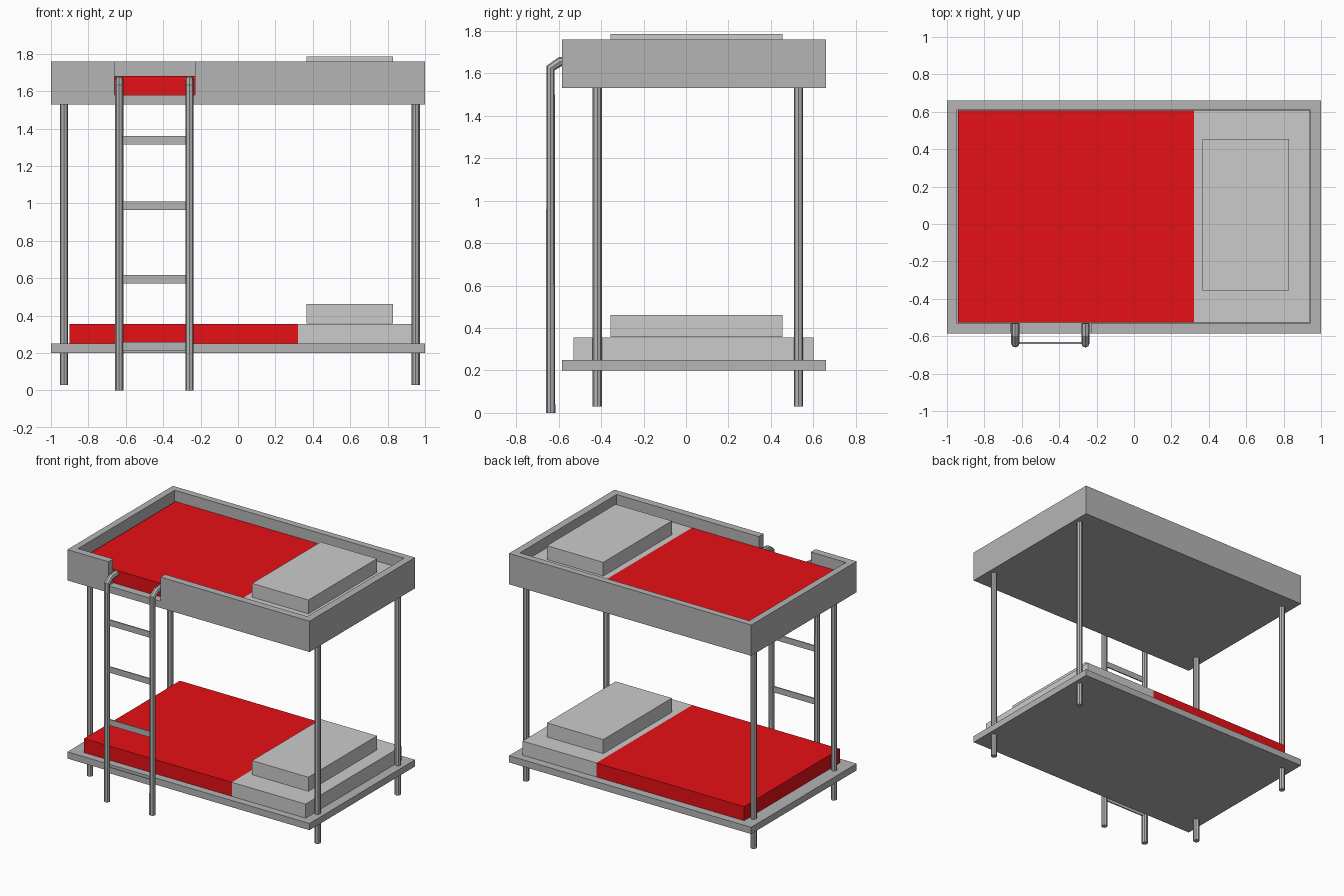
import bpy, bmesh
from mathutils import Vector

if "Cube" in bpy.data.objects:
    bpy.data.objects.remove(bpy.data.objects["Cube"])


def material(name, rgb):
    m = bpy.data.materials.new(name)
    m.diffuse_color = (*rgb, 1)
    m.use_nodes = True
    m.node_tree.nodes["Principled BSDF"].inputs["Base Color"].default_value = m.diffuse_color
    return m


RED = material("red_fabric", (0.8, 0.005, 0.008))
METAL = material("grey_metal", (0.46, 0.46, 0.46))


def add_object(name, bm, mat=None):
    bmesh.ops.recalc_face_normals(bm, faces=bm.faces)
    mesh = bpy.data.meshes.new(name)
    bm.to_mesh(mesh)
    bm.free()
    ob = bpy.data.objects.new(name, mesh)
    bpy.context.collection.objects.link(ob)
    if mat:
        mesh.materials.append(mat)
    return ob


def box(name, x, y, z, mat=None):
    """Box given as (min, max) on each axis."""
    bm = bmesh.new()
    bmesh.ops.create_cube(bm, size=1)
    for v in bm.verts:
        v.co = [lo + (c + 0.5) * (hi - lo) for c, (lo, hi) in zip(v.co, (x, y, z))]
    return add_object(name, bm, mat)


def tube(name, points, radius, mat=None):
    """Eight-sided tube along a path."""
    curve = bpy.data.curves.new(name, "CURVE")
    curve.dimensions = "3D"
    curve.bevel_depth = radius
    curve.bevel_resolution = 2
    curve.use_fill_caps = True
    spline = curve.splines.new("POLY")
    spline.points.add(len(points) - 1)
    for p, co in zip(spline.points, points):
        p.co = (*co, 1)
    spline.use_smooth = False
    temp = bpy.data.objects.new(name + "_path", curve)
    bm = bmesh.new()
    bpy.context.collection.objects.link(temp)
    bpy.context.view_layer.update()
    bm.from_mesh(temp.to_mesh())
    temp.to_mesh_clear()
    bpy.data.objects.remove(temp)
    bmesh.ops.remove_doubles(bm, verts=bm.verts, dist=0.0001)
    for f in bm.faces:
        f.smooth = False
    return add_object(name, bm, mat)


def cut(ob, cutter):
    mod = ob.modifiers.new("cut", "BOOLEAN")
    mod.object = cutter
    mod.operation = "DIFFERENCE"
    mod.solver = "EXACT"
    bpy.context.view_layer.objects.active = ob
    bpy.ops.object.modifier_apply(modifier=mod.name)
    bpy.data.objects.remove(cutter)


# Lower base slab and upper tray with a notch for the ladder
X, Y = (-1, 1), (-0.585, 0.66)
box("lower_base", X, Y, (0.2, 0.25), METAL)
tray = box("upper_tray", X, Y, (1.53, 1.76), METAL)
cut(tray, box("tray_cutter", (-0.95, 0.945), (-0.53, 0.61), (1.58, 1.9)))
cut(tray, box("notch_cutter", (-0.66, -0.23), (-0.7, -0.5), (1.58, 1.9)))

# Bedding on both levels
for level, x0, x1, y0, y1, z0, z1, ztop in (
        ("lower", -0.90, 0.93, -0.53, 0.60, 0.25, 0.355, 0.462),
        ("upper", -0.94, 0.94, -0.526, 0.606, 1.58, 1.68, 1.785)):
    box(level + "_blanket", (x0, 0.32), (y0, y1), (z0, z1), RED)
    box(level + "_sheet", (0.32, x1), (y0, y1), (z0, z1))
    box(level + "_pillow", (0.365, 0.83), (-0.355, 0.455), (z1 + 0.002, ztop))

# Corner posts
for side, x in (("left", -0.93), ("right", 0.95)):
    for end, y in (("front", -0.418), ("back", 0.53)):
        tube(f"{end}_{side}_post", [(x, y, 0.03), (x, y, 1.535)], 0.022, METAL)

# Ladder rails bending over the notch
for side, x in (("left", -0.635), ("right", -0.26)):
    tube(f"ladder_{side}_rail",
         [(x, -0.638, 0), (x, -0.638, 1.625), (x, -0.593, 1.655), (x, -0.53, 1.66)],
         0.022, METAL)

# Flat ladder rungs
for i, z in enumerate((0.237, 0.594, 0.988, 1.338)):
    box(f"ladder_rung_{i + 1}", (-0.63, -0.265), (-0.641, -0.632),
        (z - 0.022, z + 0.022), METAL)
